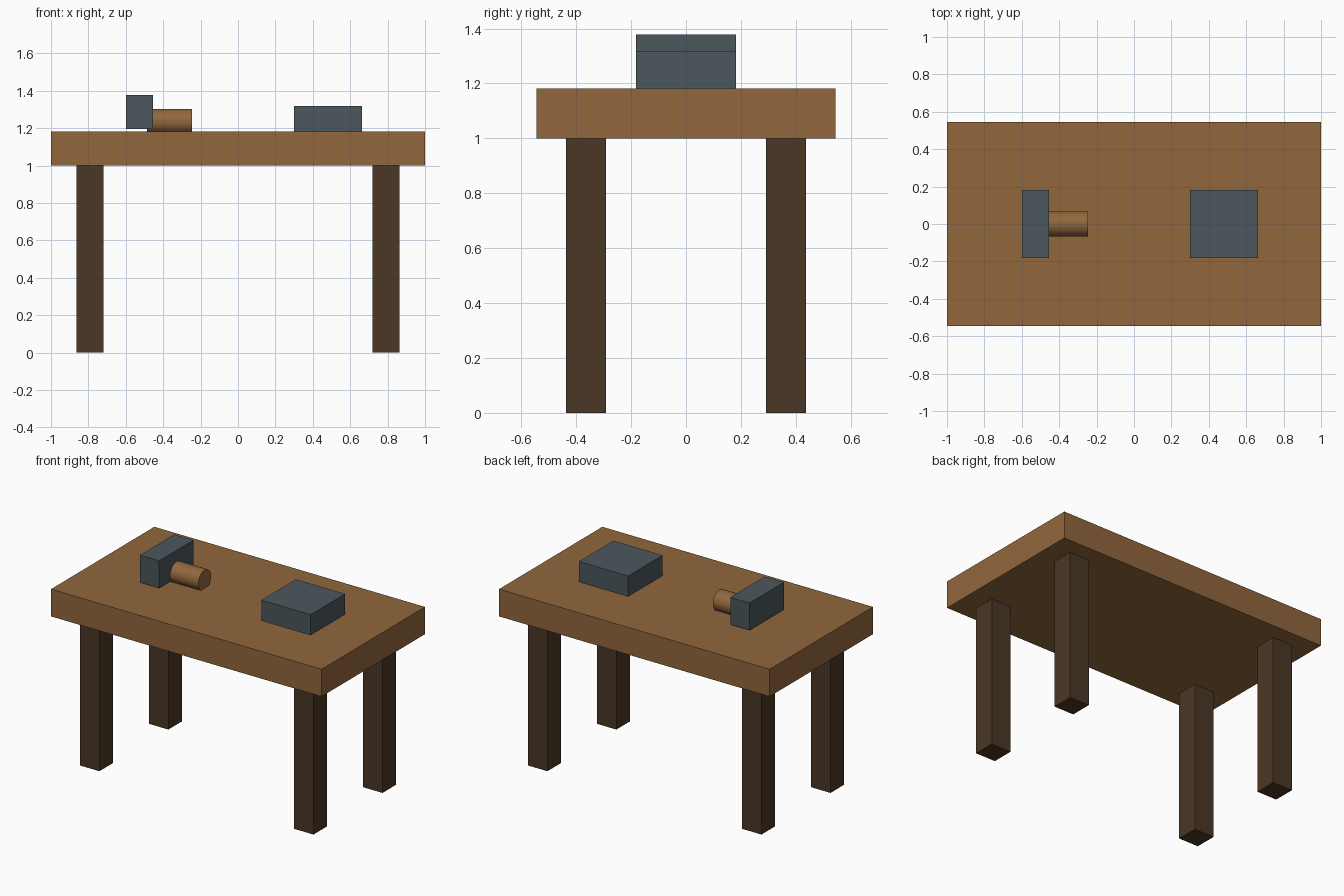
import bpy, math

if "Cube" in bpy.data.objects:
    bpy.data.objects.remove(bpy.data.objects["Cube"])


def material(name, rgb):
    m = bpy.data.materials.new(name)
    lin = [((c / 255 + 0.055) / 1.055) ** 2.4 for c in rgb]
    m.diffuse_color = (*lin, 1)
    m.use_nodes = True
    m.node_tree.nodes["Principled BSDF"].inputs["Base Color"].default_value = m.diffuse_color
    return m


oak = material("oak brown", (145, 103, 61))
dark_wood = material("dark wood", (74, 55, 37))
slate = material("slate grey", (75, 87, 93))


def box(name, centre, size, mat):
    bpy.ops.mesh.primitive_cube_add(size=1, location=centre)
    ob = bpy.context.object
    ob.name = name
    ob.scale = size
    bpy.ops.object.transform_apply(location=False, rotation=False, scale=True)
    ob.data.materials.append(mat)
    return ob


# Table top and four legs
box("table_top", (0, 0, 1.091), (2, 1.09, 0.182), oak)
for x, side in ((-0.791, "left"), (0.791, "right")):
    for y, end in ((-0.364, "front"), (0.364, "back")):
        box(f"{end}_{side}_leg", (x, y, 0.5), (0.145, 0.145, 1.0), dark_wood)

# Mallet: block head with a short round handle
box("mallet_head", (-0.526, 0, 1.287), (0.143, 0.364, 0.182), slate)
bpy.ops.mesh.primitive_cylinder_add(vertices=32, radius=0.068, depth=0.241,
                                    location=(-0.3665, 0, 1.236),
                                    rotation=(0, math.pi / 2, 0))
handle = bpy.context.object
handle.name = "mallet_handle"
handle.data.materials.append(oak)
bpy.ops.object.shade_smooth_by_angle(angle=math.radians(30))

# Flat block lying on the table
box("flat_block", (0.482, 0, 1.25), (0.364, 0.364, 0.136), slate)
